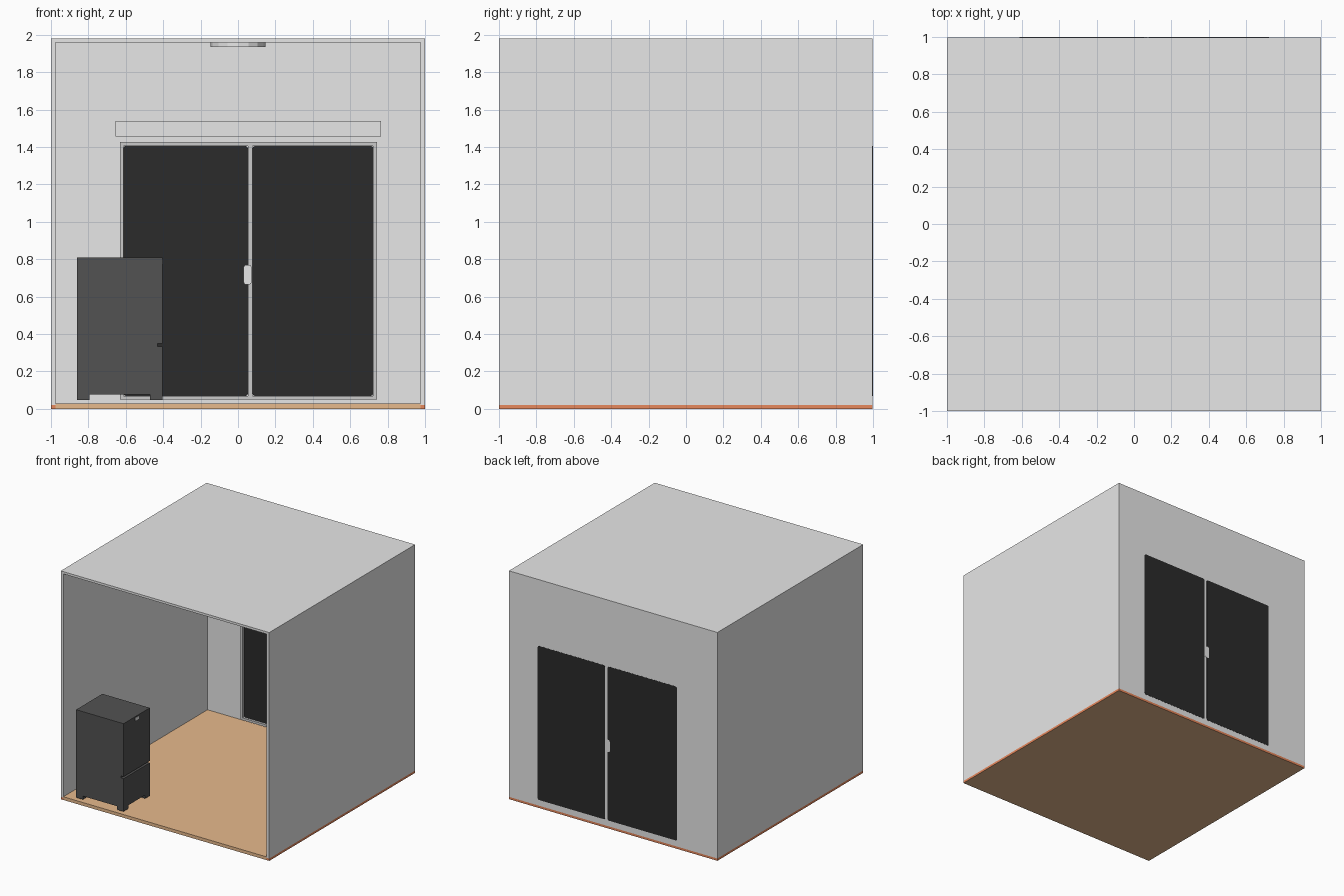
import bpy, bmesh, math
from mathutils import Vector

old = bpy.data.objects.get("Cube")
if old:
    bpy.data.objects.remove(old, do_unlink=True)


def material(name, rgb):
    m = bpy.data.materials.new(name)
    m.use_nodes = True
    m.diffuse_color = (*rgb, 1)
    m.node_tree.nodes["Principled BSDF"].inputs["Base Color"].default_value = (*rgb, 1)
    return m


WALL = material("wall_light_grey", (0.8, 0.8, 0.8))
FRAME = material("frame_grey", (0.6, 0.6, 0.6))
GLASS = material("dark_glass", (0.024, 0.024, 0.024))
FRIDGE = material("fridge_charcoal", (0.085, 0.085, 0.085))
WOOD = material("floor_tan", (0.82, 0.5, 0.27))
BRICK = material("terracotta", (0.8, 0.25, 0.11))


def finish(name, bm, *mats):
    me = bpy.data.meshes.new(name)
    bm.to_mesh(me)
    bm.free()
    for m in mats:
        me.materials.append(m)
    ob = bpy.data.objects.new(name, me)
    bpy.context.scene.collection.objects.link(ob)
    return ob


def add_box(bm, x, y, z):
    """Box spanning the (min, max) ranges x, y and z."""
    verts = bmesh.ops.create_cube(bm, size=1)["verts"]
    for v in verts:
        v.co = Vector([r[0] if c < 0 else r[1] for c, r in zip(v.co, (x, y, z))])


def box(name, mat, x, y, z, corner=0):
    """Box part; corner rounds the four edges that run along y."""
    bm = bmesh.new()
    add_box(bm, x, y, z)
    if corner:
        edges = [e for e in bm.edges
                 if abs(e.verts[0].co.y - e.verts[1].co.y) > 1e-4]
        bmesh.ops.bevel(bm, geom=edges, offset=corner, segments=2,
                        profile=0.5, affect='EDGES')
    return finish(name, bm, mat)


# Room shell, open at the front
BACK = 0.998
INNER = 0.975
box("ceiling", WALL, (-1, 1), (-1, BACK), (1.96, 1.98))
box("back_wall", WALL, (-1, 1), (INNER, BACK), (0.02, 1.96))
for side, s in (("left", 1), ("right", -1)):
    xr = tuple(sorted((s * INNER, s)))
    box(side + "_wall", WALL, xr, (-1, INNER), (0.02, 1.96))

# Wooden floor, with terracotta base strips under the walls
box("floor", WOOD, (-INNER, INNER), (-1, INNER), (0, 0.028))
bm = bmesh.new()
for x, y in (((-1, -INNER), (-1, INNER)), ((INNER, 1), (-1, INNER)),
             ((-1, 1), (INNER, BACK))):
    add_box(bm, x, y, (0, 0.02))
for f in bm.faces:
    f.material_index = 1 if f.normal.z < -0.5 or f.calc_center_median().z < 0.001 else 0
finish("base_strips", bm, BRICK, WOOD)

# Sliding glass doors passing through the back wall
panels = (("right", -0.613, 0.053), ("left", 0.078, 0.723))
for side, x0, x1 in panels:
    box(side + "_door_glass", GLASS, (x0, x1), (0.955, 0.9992), (0.07, 1.405), 0.012)

# Door frame standing out from the inside face
bm = bmesh.new()
FY = (0.935, INNER + 0.005)
add_box(bm, (-0.63, -0.613), FY, (0.05, 1.428))
add_box(bm, (0.723, 0.743), FY, (0.05, 1.428))
add_box(bm, (0.053, 0.078), FY, (0.07, 1.405))
add_box(bm, (-0.613, 0.723), FY, (0.05, 0.07))
add_box(bm, (-0.613, 0.723), FY, (1.405, 1.428))
finish("door_frame", bm, FRAME)
box("door_handle", WALL, (0.03, 0.072), (0.925, 1.0), (0.665, 0.77), 0.012)

# Long box above the doors
box("curtain_box", WALL, (-0.655, 0.765), (0.89, INNER), (1.455, 1.54))

# Round ceiling lamp
bm = bmesh.new()
bmesh.ops.create_cone(bm, cap_ends=True, segments=16, radius1=0.147,
                      radius2=0.147, depth=0.025)
bmesh.ops.translate(bm, verts=bm.verts, vec=(0, 0, 1.9475))
finish("ceiling_lamp", bm, WALL)

# Fridge facing +x, with a door above a drawer and a grip groove between
FX0, FX1, FRONT = -0.86, -0.43, -0.405
Y0, Y1 = -0.99, -0.63
box("fridge_body", FRIDGE, (FX0, FX1), (Y0, Y1), (0.078, 0.81))
box("fridge_door", FRIDGE, (FX1, FRONT), (Y0, Y1), (0.35, 0.81))
box("fridge_drawer", FRIDGE, (FX1, FRONT), (Y0, Y1), (0.078, 0.333))
bm = bmesh.new()
for x in ((FX0, FX0 + 0.065), (FRONT - 0.065, FRONT)):
    for y in ((Y0, Y0 + 0.065), (Y1 - 0.065, Y1)):
        add_box(bm, x, y, (0.048, 0.078))
finish("fridge_feet", bm, FRIDGE)
box("fridge_badge", WALL, (FRONT, FRONT + 0.004), (-0.835, -0.785), (0.775, 0.8))
